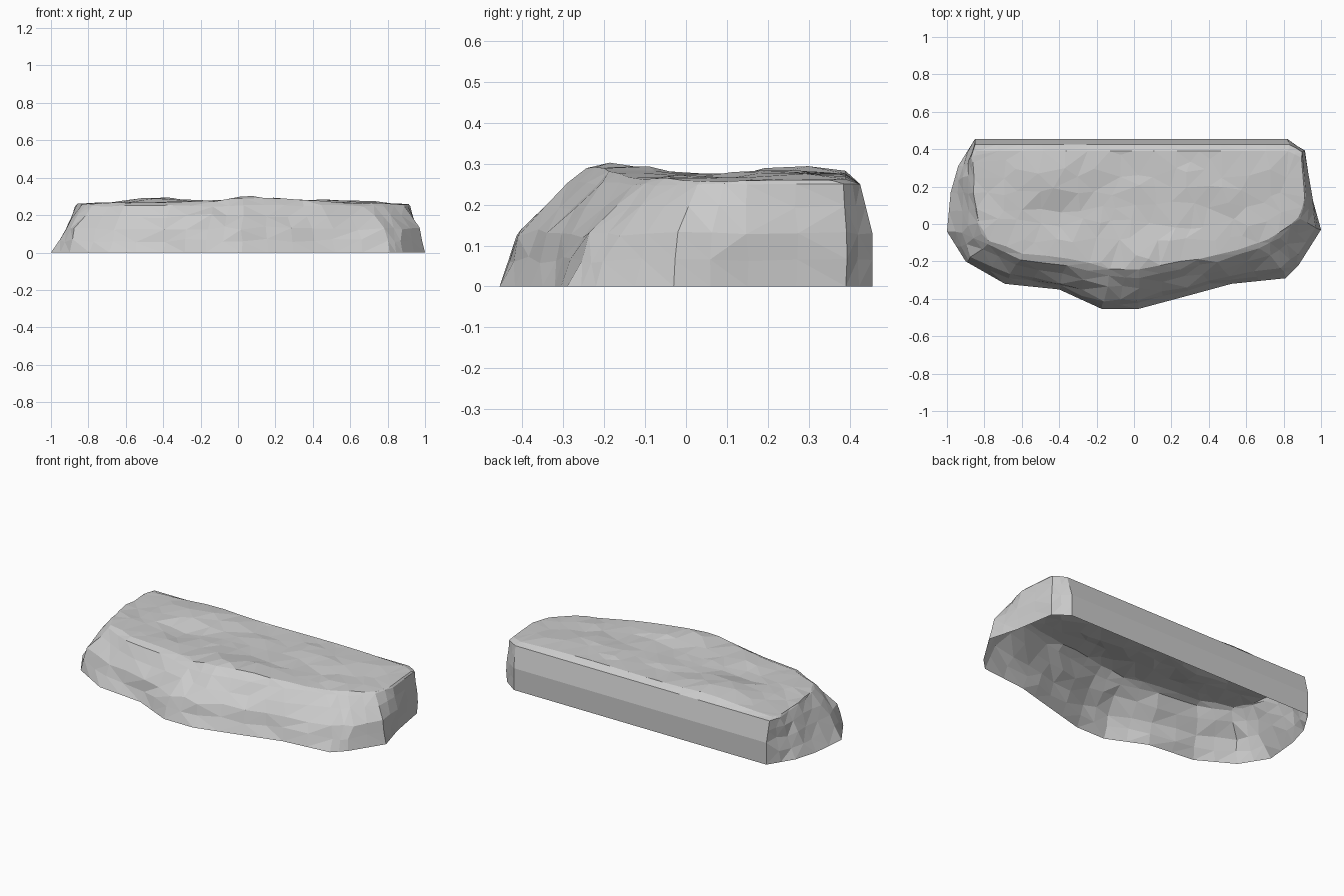
import bpy, bmesh, math, random
from mathutils import Vector
from mathutils.geometry import delaunay_2d_cdt

random.seed(11)
if "Cube" in bpy.data.objects:
    bpy.data.objects.remove(bpy.data.objects["Cube"])

# Stations around the rock: ground xy, shoulder xy, top rim xy
STATIONS = [
    (-.85, .455, -.85, .455, -.85, .425),
    (.82, .455, .82, .455, .83, .425),
    (.91, .39, .91, .39, .9, .385),
    (.95, .15, .95, .15, .92, .15),
    (1, -.03, .97, -.02, .89, .03),
    (.88, -.22, .87, -.17, .78, -.07),
    (.81, -.29, .78, -.23, .67, -.13),
    (.52, -.32, .5, -.28, .45, -.2),
    (.3, -.38, .28, -.33, .25, -.24),
    (.02, -.455, .02, -.41, .03, -.29),
    (-.17, -.455, -.16, -.41, -.13, -.28),
    (-.4, -.35, -.4, -.31, -.36, -.22),
    (-.69, -.32, -.66, -.27, -.6, -.19),
    (-.9, -.2, -.87, -.17, -.78, -.11),
    (-1, -.04, -.92, -.04, -.84, 0),
    (-.98, .17, -.92, .17, -.86, .17),
    (-.94, .31, -.9, .32, -.87, .36),
]


def bump(x, y, cx, cy, rx, ry, height):
    return height * math.exp(-((x - cx) / rx) ** 2 - ((y - cy) / ry) ** 2)


def top_height(x, y):
    """Gently uneven upper surface that drops towards both ends."""
    z = .272 - .022 * abs(x) ** 3
    z += bump(x, y, .12, -.16, .25, .1, .03)
    z += bump(x, y, -.42, .27, .16, .14, .026)
    z += bump(x, y, .5, .25, .4, .15, .012)
    z -= bump(x, y, -.42, .06, .14, .1, .018)
    return z


def jitter(amount):
    return random.uniform(-amount, amount)


# Subdivide the stations into columns with a roughness; the back is sawn flat
columns = []
for i, a in enumerate(STATIONS):
    b = STATIONS[(i + 1) % len(STATIONS)]
    steps = 14 if i == 0 else 2
    for k in range(steps):
        t = k / steps
        if i < 2 and i + t <= 1:
            rough = 0
        else:
            rough = .004 if i < 5 else .011
        columns.append(([p + (q - p) * t for p, q in zip(a, b)], rough))

bm = bmesh.new()


def ring(level):
    """Ground, low side, shoulder, upper side, rim and top edge in turn."""
    verts = []
    for c, rough in columns:
        ground, mid, rim = Vector(c[0:2]), Vector(c[2:4]), Vector(c[4:6])
        inner = rim.lerp(Vector((rim.x * .93, .1)), .11)
        p, z = [
            (ground, 0),
            (ground.lerp(mid, .55), .065),
            (mid, .13),
            (mid.lerp(rim, .54), .195),
            (rim, .25),
            (inner, top_height(*inner)),
        ][level]
        if level == 0:
            rough = 0
        elif level > 3:
            rough *= .5
        verts.append(bm.verts.new(
            (p.x + jitter(rough), p.y + jitter(rough), z + jitter(rough))))
    return verts


# Skin the sides; the underside is left open as a hollow shell
rings = [ring(level) for level in range(6)]
count = len(columns)
for low, high in zip(rings, rings[1:]):
    for i in range(count):
        j = (i + 1) % count
        bm.faces.new((low[i], low[j], high[j], high[i]))

# Top: scattered points joined to the edge ring by triangles
edge = rings[-1]
points = [v.co.xy for v in edge]
for row in range(-3, 5):
    for col in range(-9, 10):
        p = Vector((col * .1 + jitter(.035), row * .09 + jitter(.03)))
        if min((p - q).length for q in points[:count]) > .06:
            points.append(p)
loop = [(i, (i + 1) % count) for i in range(count)]
coords, _, tris, origin, _, _ = delaunay_2d_cdt(points, loop, [], 1, 1e-5)
top = {}
for tri in tris:
    for i in tri:
        if i not in top:
            source = origin[i][0] if origin[i] else count
            if source < count:
                top[i] = edge[source]
            else:
                x, y = coords[i]
                top[i] = bm.verts.new((x, y, top_height(x, y) + jitter(.005)))
    bm.faces.new([top[i] for i in tri])

bmesh.ops.recalc_face_normals(bm, faces=bm.faces)
bmesh.ops.triangulate(bm, faces=bm.faces)
if sum(f.normal.z * f.calc_area() for f in bm.faces) < 0:
    bmesh.ops.reverse_faces(bm, faces=bm.faces)

mesh = bpy.data.meshes.new("rock_shell")
bm.to_mesh(mesh)
bm.free()
rock = bpy.data.objects.new("rock_shell", mesh)
bpy.context.collection.objects.link(rock)

# Single stone grey
stone = bpy.data.materials.new("stone_grey")
stone.use_nodes = True
grey = (.6, .6, .6, 1)
stone.diffuse_color = grey
stone.node_tree.nodes["Principled BSDF"].inputs["Base Color"].default_value = grey
mesh.materials.append(stone)
